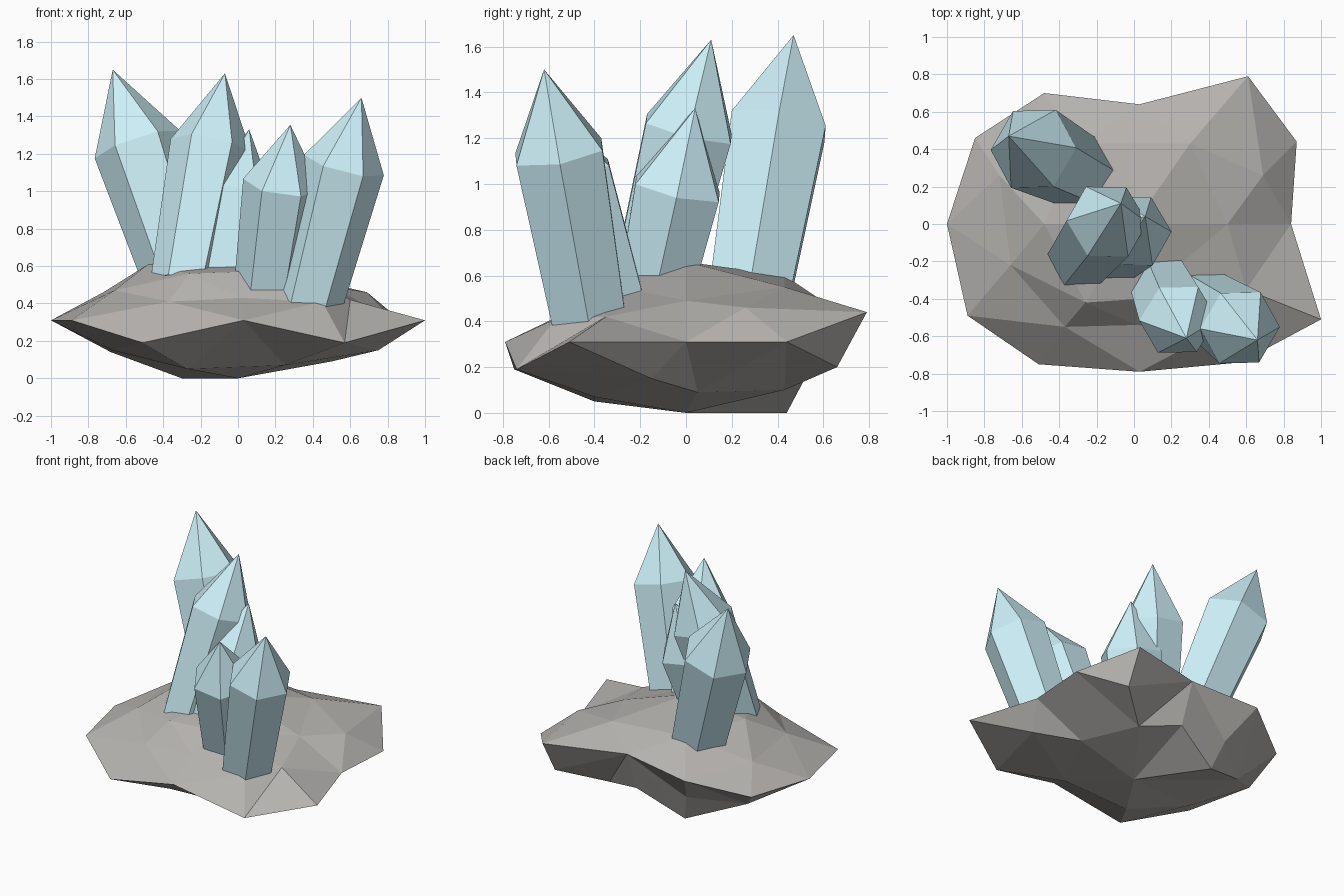
import bpy, bmesh
from math import cos, sin, tau
from mathutils import Vector
from mathutils.geometry import delaunay_2d_cdt

if "Cube" in bpy.data.objects:
    bpy.data.objects.remove(bpy.data.objects["Cube"])


def material(name, color):
    m = bpy.data.materials.new(name)
    m.diffuse_color = color
    m.use_nodes = True
    m.node_tree.nodes["Principled BSDF"].inputs["Base Color"].default_value = m.diffuse_color
    return m


def finish(bm, name, mat):
    bmesh.ops.remove_doubles(bm, verts=bm.verts, dist=0.0005)
    bmesh.ops.recalc_face_normals(bm, faces=bm.faces)
    me = bpy.data.meshes.new(name)
    bm.to_mesh(me)
    bm.free()
    me.materials.append(mat)
    ob = bpy.data.objects.new(name, me)
    bpy.context.collection.objects.link(ob)
    return ob


rock_mat = material("rock", (0.47, 0.455, 0.435, 1))
ice_mat = material("crystal", (0.61, 0.87, 0.94, 1))

# Rock: jagged rim with an upper and a lower faceted cap
rim = [(-1, 0, .31), (-.89, -.49, .31), (-.51, -.75, .19), (.03, -.79, .31),
       (.57, -.74, .19), (1, -.51, .31), (.84, 0, .31), (.87, .44, .31),
       (.61, .79, .44), (.03, .64, .46), (-.48, .70, .42), (-.85, .46, .31)]
upper = [(0, 0, .66), (-.48, 0, .61), (-.72, .26, .46), (-.66, -.22, .47),
         (-.37, -.55, .41), (-.26, -.42, .56), (.03, -.40, .57), (.01, -.54, .43),
         (.45, -.57, .41), (.60, -.35, .42), (.50, 0, .49), (.69, .26, .46),
         (.30, .43, .55), (-.30, .43, .60)]
lower = [(0, 0, 0), (-.30, .44, 0), (-.36, .51, .20), (.03, .53, .17), (.60, .66, .20),
         (-.67, -.22, .15), (-.27, -.40, .05), (.25, -.40, .07), (.75, -.15, .15),
         (.50, .05, .09), (.32, .43, .10), (-.68, .26, .14)]


def cap(bm, inner):
    pts = rim + inner
    n = len(rim)
    edges = [(i, (i + 1) % n) for i in range(n)]
    out = delaunay_2d_cdt([Vector(p[:2]) for p in pts], edges, [], 1, 1e-5)
    vs = [bm.verts.new(pts[src[0]]) for src in out[3]]
    for f in out[2]:
        bm.faces.new([vs[i] for i in f])


bm = bmesh.new()
cap(bm, upper)
cap(bm, lower)
finish(bm, "rock_base", rock_mat)


# Crystals: tapered leaning hexagonal prisms with pointed tips
def crystal(name, tip, lean, shoulder_z, base_z, r):
    tip = Vector(tip)
    axis = Vector((lean[0], lean[1], 1))
    q = Vector((0, 0, 1)).rotation_difference(axis)
    bm = bmesh.new()
    rings = []
    for z, rad in ((base_z, r * .84), (shoulder_z, r)):
        c = tip + axis * (z - tip.z)
        rings.append([bm.verts.new(c + q @ Vector((rad * cos(tau * i / 6), rad * sin(tau * i / 6), 0)))
                      for i in range(6)])
    top = bm.verts.new(tip)
    lo, hi = rings
    bm.faces.new(lo)
    for i in range(6):
        j = (i + 1) % 6
        bm.faces.new((lo[i], lo[j], hi[j], hi[i]))
        bm.faces.new((hi[i], hi[j], top))
    finish(bm, name, ice_mat)


crystal("crystal_back_left", (-.67, .47, 1.65), (-.33, .17), 1.25, .47, .24)
crystal("crystal_center", (-.07, .11, 1.63), (.19, .25), 1.24, .50, .22)
crystal("crystal_center_small", (.06, .04, 1.33), (.20, .22), .98, .48, .215)
crystal("crystal_front", (.28, -.61, 1.355), (.14, -.31), 1.04, .42, .21)
crystal("crystal_right", (.66, -.62, 1.50), (.26, -.18), 1.14, .40, .22)
